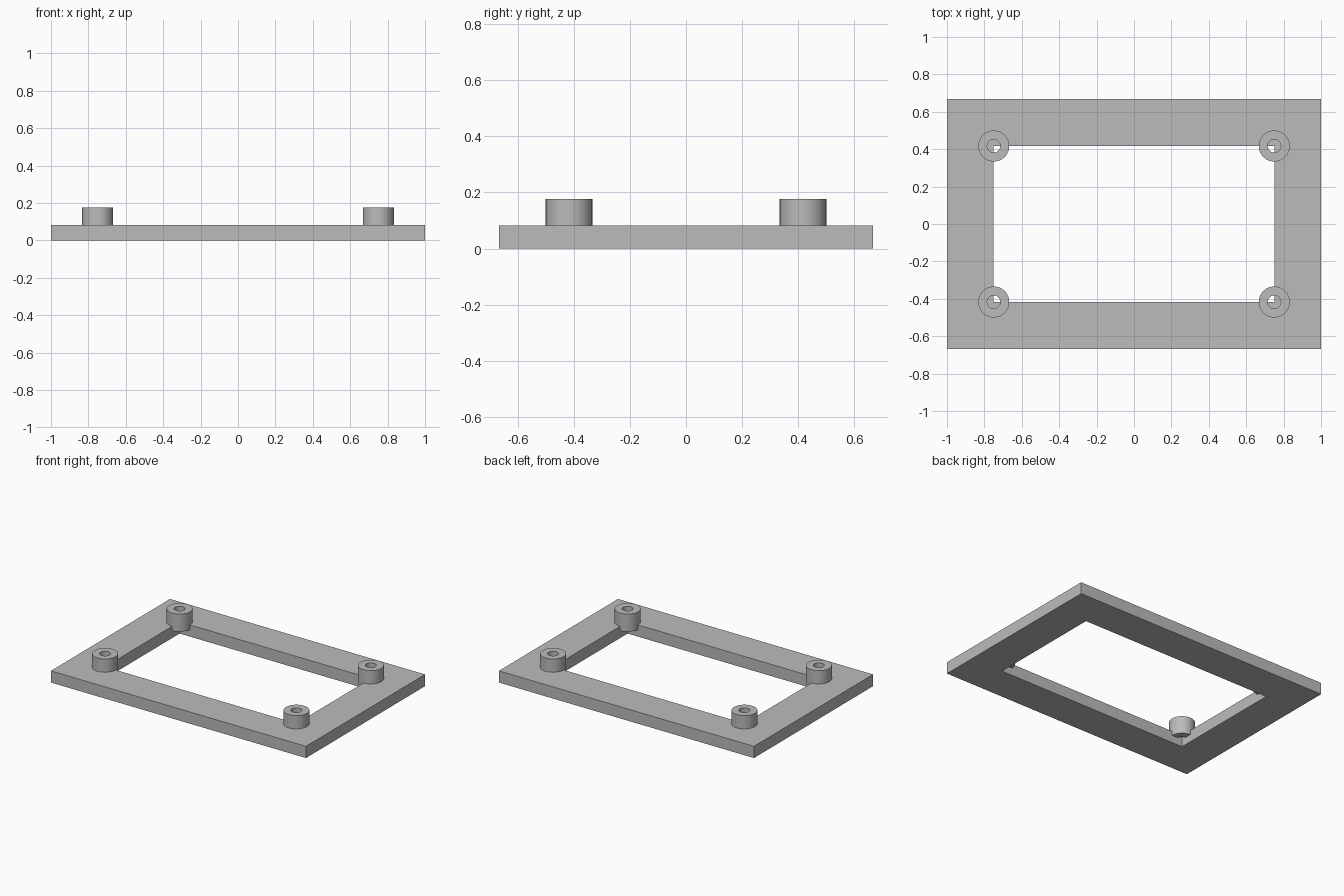
import bpy
import bmesh
import math

cube = bpy.data.objects.get("Cube")
if cube:
    bpy.data.objects.remove(cube, do_unlink=True)

# Single grey material
GREY = (0.5, 0.5, 0.5, 1.0)
grey = bpy.data.materials.new("plain_grey")
grey.use_nodes = True
grey.diffuse_color = GREY
grey.node_tree.nodes["Principled BSDF"].inputs["Base Color"].default_value = GREY


def extruded_ring(name, outer, inner, z0, z1, location=(0, 0)):
    """Solid between two matching outlines, raised from z0 to z1."""
    bm = bmesh.new()
    loops = [[bm.verts.new((x, y, z)) for x, y in outline]
             for outline, z in ((outer, z0), (outer, z1), (inner, z1), (inner, z0))]
    n = len(outer)
    for k in range(4):
        a, b = loops[k], loops[(k + 1) % 4]
        for i in range(n):
            j = (i + 1) % n
            bm.faces.new((a[i], a[j], b[j], b[i]))
    bmesh.ops.recalc_face_normals(bm, faces=bm.faces)
    mesh = bpy.data.meshes.new(name)
    bm.to_mesh(mesh)
    bm.free()
    mesh.materials.append(grey)
    obj = bpy.data.objects.new(name, mesh)
    obj.location = (*location, 0)
    bpy.context.collection.objects.link(obj)
    return obj


def rectangle(hx, hy):
    return [(-hx, -hy), (hx, -hy), (hx, hy), (-hx, hy)]


def circle(r, sides=64):
    return [(r * math.cos(math.tau * i / sides), r * math.sin(math.tau * i / sides))
            for i in range(sides)]


# Flat rectangular frame with a large opening
HOLE_X, HOLE_Y = 0.75, 0.417
extruded_ring("frame_plate", rectangle(1, 0.667), rectangle(HOLE_X, HOLE_Y), 0, 0.083)

# Hollow standoffs centred on the opening's corners, sunk partly into the plate
for side, sx in (("left", 1), ("right", -1)):
    for end, sy in (("front", -1), ("back", 1)):
        boss = extruded_ring(f"{end}_{side}_standoff", circle(0.083), circle(0.035),
                             0.052, 0.177, (sx * HOLE_X, sy * HOLE_Y))
        bpy.ops.object.select_all(action="DESELECT")
        boss.select_set(True)
        bpy.context.view_layer.objects.active = boss
        bpy.ops.object.shade_smooth_by_angle(angle=math.radians(30))
